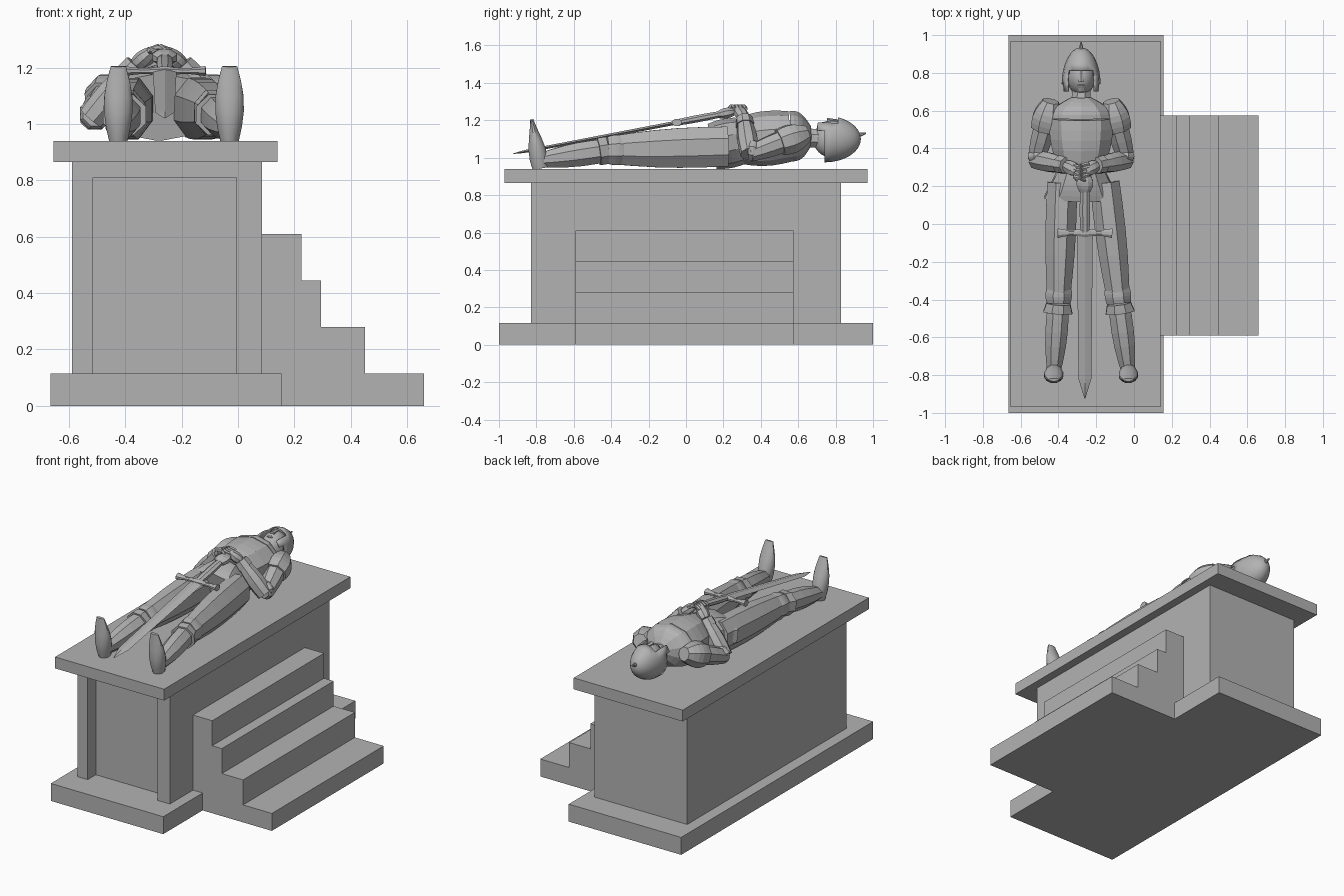
import bpy, bmesh, math
from mathutils import Vector, Matrix

default = bpy.data.objects.get("Cube")
if default:
    bpy.data.objects.remove(default, do_unlink=True)

stone = bpy.data.materials.new("grey stone")
stone.use_nodes = True
GREY = (0.45, 0.45, 0.45, 1)
stone.diffuse_color = GREY
stone.node_tree.nodes["Principled BSDF"].inputs["Base Color"].default_value = GREY

UP, BACK = Vector((0, 0, 1)), Vector((0, 1, 0))
MID = -0.28      # centre line of the lying figure
PLINTH = 0.115   # height of the plinth and the lowest step


def finish(name, bm, smooth=False):
    bmesh.ops.recalc_face_normals(bm, faces=bm.faces)
    mesh = bpy.data.meshes.new(name)
    bm.to_mesh(mesh)
    bm.free()
    if smooth:
        mesh.shade_smooth()
        mesh.set_sharp_from_angle(angle=math.radians(40))
    mesh.materials.append(stone)
    obj = bpy.data.objects.new(name, mesh)
    bpy.context.collection.objects.link(obj)
    return obj


def prism(name, outline, front, back):
    """Extrude an outline in x and z from front to back."""
    bm = bmesh.new()
    face = bm.faces.new([bm.verts.new((x, front, z)) for x, z in outline])
    moved = bmesh.ops.extrude_face_region(bm, geom=[face])["geom"]
    bmesh.ops.translate(bm, vec=BACK * (back - front),
                        verts=[v for v in moved if isinstance(v, bmesh.types.BMVert)])
    finish(name, bm)


def box(name, left, right, front, back, low, high):
    prism(name, [(left, low), (right, low), (right, high), (left, high)], front, back)


def limb(name, start, end, width, tall=(1, 1), bulge=0, sides=8, smooth=False):
    """Skin a straight limb: width tapers, tall is height over width, bulge swells the middle."""
    bm = bmesh.new()
    along = (end - start).normalized()
    side = along.cross(BACK if abs(along.z) > 0.9 else UP).normalized()
    top = side.cross(along)
    turn = 0 if sides == 4 else 0.5
    steps = 5
    loops = []
    for i in range(steps + 1):
        t = i / steps
        r = width[0] + (width[1] - width[0]) * t + bulge * math.sin(math.pi * t)
        h = r * (tall[0] + (tall[1] - tall[0]) * t)
        angles = [(k + turn) * math.tau / sides for k in range(sides)]
        loops.append([bm.verts.new(start.lerp(end, t) + side * r * math.cos(a)
                                   + top * h * math.sin(a)) for a in angles])
    for low, high in zip(loops, loops[1:]):
        for k in range(sides):
            n = (k + 1) % sides
            bm.faces.new((low[k], low[n], high[n], high[k]))
    bm.faces.new(loops[0])
    bm.faces.new(loops[-1])
    return finish(name, bm, smooth)


def ball_mesh(centre, radii, segments=16):
    """An ellipsoid with its poles along y."""
    bm = bmesh.new()
    place = (Matrix.Translation(centre) @ Matrix.Diagonal((*radii, 1))
             @ Matrix.Rotation(math.pi / 2, 4, 'X'))
    bmesh.ops.create_uvsphere(bm, u_segments=segments, v_segments=segments,
                              radius=1, matrix=place)
    return bm


def middle(y, z):
    return Vector((MID, y, z))


# Tomb: plinth, body with a recessed front panel, top slab
box("plinth", -0.665, 0.155, -1, 1, 0, PLINTH)
front, panel, under = -0.83, -0.745, 0.865
box("tomb_body", -0.59, 0.085, panel, -front, PLINTH, under)
box("front_pillar_right", -0.59, -0.515, front, panel, PLINTH, under)
box("front_pillar_left", -0.005, 0.085, front, panel, PLINTH, under)
box("front_lintel", -0.515, -0.005, front, panel, 0.81, under)
box("top_slab", -0.655, 0.14, -0.97, 0.97, under, 0.94)

# Stairs on the left side, with equal risers
outline = [(0.085, PLINTH), (0.155, PLINTH), (0.155, 0)]
height = 0
for i, edge in enumerate((0.66, 0.45, 0.295, 0.225)):
    outline.append((edge, height))
    height = PLINTH + i * 0.165
    outline.append((edge, height))
outline.append((0.085, height))
prism("stairs", outline, -0.59, 0.575)

# Torso, skirt and neck
waist, collar = middle(0.29, 1.09), middle(0.56, 1.115)
limb("chest", waist, collar, (0.125, 0.18), (1, 0.75), 0.015, sides=10)
limb("shoulders", collar, middle(0.67, 1.12), (0.18, 0.055), (0.75, 0.9), 0.03, sides=10)
limb("hips", middle(0.2, 1.07), waist, (0.14, 0.125), (0.85, 1), sides=10)
limb("skirt", waist, middle(0.14, 1.06), (0.127, 0.205), (1, 0.6), sides=10)
limb("neck", middle(0.6, 1.11), middle(0.75, 1.1), (0.07, 0.06), bulge=-0.012)

# Head and face
finish("head", ball_mesh(middle(0.78, 1.1), (0.075, 0.1, 0.1)), smooth=True)
limb("chin", middle(0.7, 1.15), middle(0.75, 1.15), (0.02, 0.045), sides=10)
limb("nose", middle(0.755, 1.195), middle(0.82, 1.195), (0.018, 0.008), sides=6)
limb("mouth", middle(0.732, 1.182) - Vector((0.02, 0, 0)),
     middle(0.732, 1.182) + Vector((0.02, 0, 0)), (0.004, 0.004), bulge=0.007, sides=6)
for side, s in (("right", -1), ("left", 1)):
    limb(f"{side}_brow", middle(0.82, 1.195), Vector((MID + s * 0.05, 0.83, 1.175)),
         (0.012, 0.01), sides=6)

# Helmet: half ellipsoid, cut open over the face and shorter at the nape
bm = ball_mesh(middle(0.74, 1.1), (0.103, 0.195, 0.125))
cut = []
for f in bm.faces:
    c = f.calc_center_median()
    visor = c.y < 0.83 and abs(c.x - MID) < 0.06 and c.z > 1.12
    rim = 0.7 if c.z > 1.14 else 0.74
    if visor or c.y < rim:
        cut.append(f)
bmesh.ops.delete(bm, geom=cut, context='FACES')
shell = finish("helmet", bm, smooth=True).modifiers.new("thickness", 'SOLIDIFY')
shell.thickness = 0.008
limb("helmet_knob", middle(0.92, 1.12), middle(0.962, 1.13), (0.015, 0.004))

# Arms: folded to the hilt, with shoulder guards, elbow guards and hands
for side, s in (("right", -1), ("left", 1)):
    def joint(x, y, z):
        return Vector((MID + s * x, y, z))

    shoulder, elbow = joint(0.165, 0.61, 1.12), joint(0.24, 0.34, 1.02)
    wrist, hand = joint(0.08, 0.31, 1.21), joint(0.02, 0.28, 1.26)
    limb(f"{side}_upper_arm", shoulder, elbow, (0.055, 0.045), bulge=0.012)
    limb(f"{side}_shoulder_guard", joint(0.16, 0.65, 1.13), shoulder.lerp(elbow, 0.4),
         (0.045, 0.075), bulge=0.02)
    limb(f"{side}_elbow_guard", elbow.lerp(shoulder, 0.15), elbow.lerp(wrist, 0.1),
         (0.05, 0.05), bulge=0.01)
    limb(f"{side}_forearm", elbow, wrist, (0.05, 0.034), bulge=0.012)
    limb(f"{side}_cuff", wrist.lerp(elbow, 0.2), wrist, (0.05, 0.045))
    limb(f"{side}_palm", wrist, hand, (0.03, 0.028), (0.9, 0.7), 0.01)
    for finger in range(4):
        y = 0.315 - 0.02 * finger + 0.005 * s
        knuckle, bend = joint(0.04, y, 1.26), joint(0, y - 0.01, 1.275)
        limb(f"{side}_finger_{finger}", knuckle, bend, (0.011, 0.011), sides=6)
        limb(f"{side}_fingertip_{finger}", bend, joint(-0.03, y - 0.025, 1.255),
             (0.011, 0.008), sides=6)

# Legs: the left one is turned further out
for side, hip_x, knee_x, foot_x in (("right", -0.38, -0.4, -0.425),
                                    ("left", -0.155, -0.08, -0.03)):
    hip, knee = Vector((hip_x, 0.22, 1.06)), Vector((knee_x, -0.42, 1.04))
    ankle = Vector((foot_x, -0.79, 0.985))
    limb(f"{side}_thigh", hip, knee, (0.085, 0.063), (1.35, 1.25), 0.012)
    limb(f"{side}_knee_guard", knee.lerp(hip, 0.14), knee, (0.068, 0.068),
         (1.15, 1.15), 0.008)
    limb(f"{side}_knee_flare", knee, knee.lerp(ankle, 0.13), (0.068, 0.083), (1.15, 0.95))
    limb(f"{side}_shin", knee, ankle, (0.06, 0.037), (1.1, 1.05), 0.014)
    limb(f"{side}_foot", Vector((foot_x, -0.778, 0.942)), Vector((foot_x, -0.825, 1.205)),
         (0.034, 0.028), (1.3, 0.3), 0.022, sides=12, smooth=True)


# Sword: sloping from the hands down between the feet
def on_sword(y):
    return Vector((-0.26, y, 1.197 + 0.19 * y))


guard, blade_end = on_sword(-0.045), on_sword(-0.82)
limb("sword_blade", guard, blade_end, (0.042, 0.034), (0.25, 0.25), sides=4)
limb("sword_tip", blade_end, on_sword(-0.925), (0.034, 0.002), (0.25, 0.5), sides=4)
limb("sword_grip", guard, on_sword(0.19), (0.026, 0.026), (0.7, 0.7), 0.004)
limb("sword_pommel", on_sword(0.17), on_sword(0.26), (0.03, 0.03), (0.65, 0.65), 0.018)
for side, s in (("right", -1), ("left", 1)):
    limb(f"sword_guard_{side}", guard, guard + Vector((s * 0.145, -0.004, 0)),
         (0.028, 0.028), (0.7, 0.7), -0.012)
